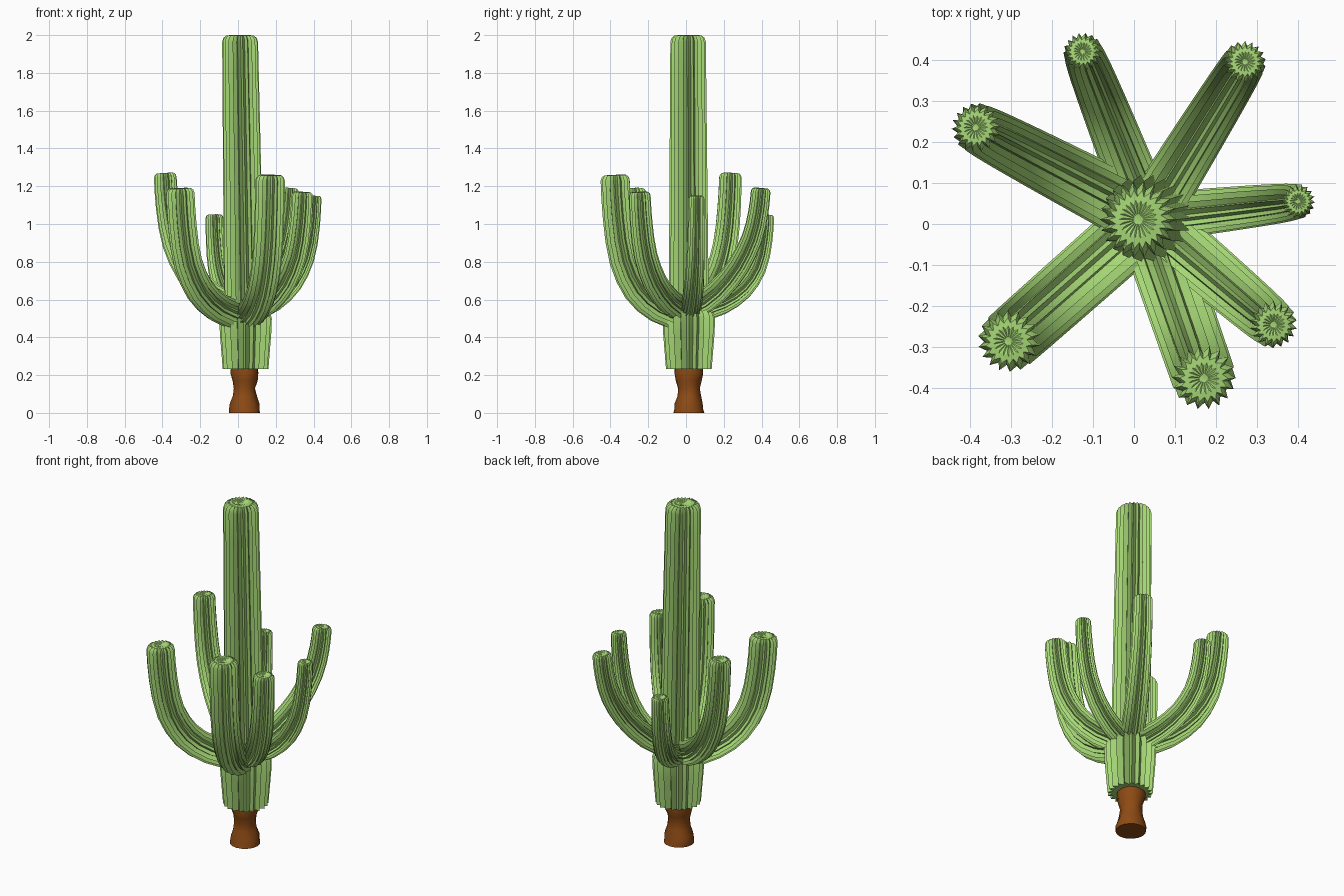
import bpy, bmesh, math, random
from mathutils import Vector

if "Cube" in bpy.data.objects:
    bpy.data.objects.remove(bpy.data.objects["Cube"])

random.seed(4)


def material(name, color):
    m = bpy.data.materials.new(name)
    m.diffuse_color = (*color, 1)
    m.use_nodes = True
    m.node_tree.nodes["Principled BSDF"].inputs["Base Color"].default_value = m.diffuse_color
    return m


GREEN = material("cactus_green", (0.38, 0.68, 0.18))
BROWN = material("woody_brown", (0.27, 0.07, 0.007))


def skin(name, rings, mat, angle):
    """Skin a list of equal-length point loops, closing both ends with a fan."""
    bm = bmesh.new()
    loops = [[bm.verts.new(p) for p in ring] for ring in rings]
    n = len(loops[0])
    for a, b in zip(loops, loops[1:]):
        for i in range(n):
            j = (i + 1) % n
            bm.faces.new((a[i], a[j], b[j], b[i]))
    for loop in (loops[0], loops[-1]):
        c = bm.verts.new(sum((v.co for v in loop), Vector()) / n)
        for i in range(n):
            bm.faces.new((loop[i], loop[(i + 1) % n], c))
    bmesh.ops.recalc_face_normals(bm, faces=bm.faces)
    mesh = bpy.data.meshes.new(name)
    bm.to_mesh(mesh)
    bm.free()
    ob = bpy.data.objects.new(name, mesh)
    bpy.context.collection.objects.link(ob)
    mesh.materials.append(mat)
    bpy.context.view_layer.objects.active = ob
    ob.select_set(True)
    bpy.ops.object.shade_smooth_by_angle(angle=math.radians(angle))
    ob.select_set(False)


def ribbed_tube(name, path, radii, side, ribs, cap=True, depth=0.22):
    """Pleated star section swept along a path lying in a plane normal to side."""
    path = [Vector(p) for p in path]
    stations = []
    for i, (p, r) in enumerate(zip(path, radii)):
        t = (path[min(i + 1, len(path) - 1)] - path[max(i - 1, 0)]).normalized()
        stations.append((p, t, r))
    if cap:
        p, t, r = stations[-1]
        for off, k in ((0.22, 0.93), (0.36, 0.76), (0.38, 0.5), (0.28, 0.15)):
            stations.append((p + t * r * off, t, r * k))
    rings = []
    for p, t, r in stations:
        up = t.cross(side).normalized()
        ring = []
        for i in range(ribs * 2):
            a = math.pi * (i + (0.3 if i % 2 else 0)) / ribs
            k = r * (1 - depth if i % 2 else 1)
            ring.append(p + side * math.cos(a) * k + up * math.sin(a) * k)
        rings.append(ring)
    skin(name, rings, GREEN, 30)


X = Vector((1, 0, 0))
CX, CY = 0.035, 0.015

# gnarled woody foot
profile = [(0, .082), (.02, .08), (.05, .075), (.09, .062), (.13, .058),
           (.17, .066), (.21, .077), (.25, .074)]
rings = []
for z, r in profile:
    ring = []
    for i in range(16):
        a = math.tau * i / 16
        k = r * (1 + (random.uniform(-.06, .06) if z else 0))
        ring.append((CX + k * math.cos(a), CY + k * math.sin(a), z))
    rings.append([Vector(p) for p in ring])
skin("woody_foot", rings, BROWN, 40)

# wide lower stem
ribbed_tube("lower_stem", [(CX + .005, CY, z) for z in (.232, .32, .42, .5)],
            [.121, .128, .136, .139], X, 20)

# tall main column, leaning slightly
n = 10
ribbed_tube("main_column",
            [(CX - .024 * i / n, CY - .004 * i / n, .45 + 1.514 * i / n) for i in range(n + 1)],
            [.108 - .013 * i / n for i in range(n + 1)], X, 22)

# arms: tip x, tip y, top z, tip radius, base radius, base z, straightness
arms = [
    (-.385, .235, 1.27, .060, .078, .56, .30),
    (-.125, .420, 1.05, .047, .065, .55, .15),
    (.270, .395, 1.19, .052, .068, .57, .65),
    (.400, .055, 1.15, .042, .060, .55, .20),
    (.340, -.245, 1.17, .058, .072, .55, .25),
    (.170, -.375, 1.26, .078, .080, .53, .00),
    (-.305, -.285, 1.19, .076, .080, .53, .05),
]
bend = [(.08, -.01), (.25, .0), (.42, .04), (.57, .1), (.70, .18), (.80, .28),
        (.88, .4), (.935, .55), (.97, .72), (.99, .87), (1, 1)]
for num, (tx, ty, tz, r1, r0, z0, straight) in enumerate(arms, 1):
    out = Vector((tx - CX, ty - CY, 0))
    side = Vector((-out.y, out.x, 0)).normalized()
    z1 = tz - r1 * .38
    path, radii = [], []
    for s, h in bend:
        h += (s ** 1.6 - h) * straight * .7
        path.append((CX + out.x * s, CY + out.y * s, z0 + (z1 - z0) * h))
        radii.append(r0 + (r1 - r0) * (s + h) / 2)
    ribbed_tube(f"arm_{num}", path, radii, side, 18)
